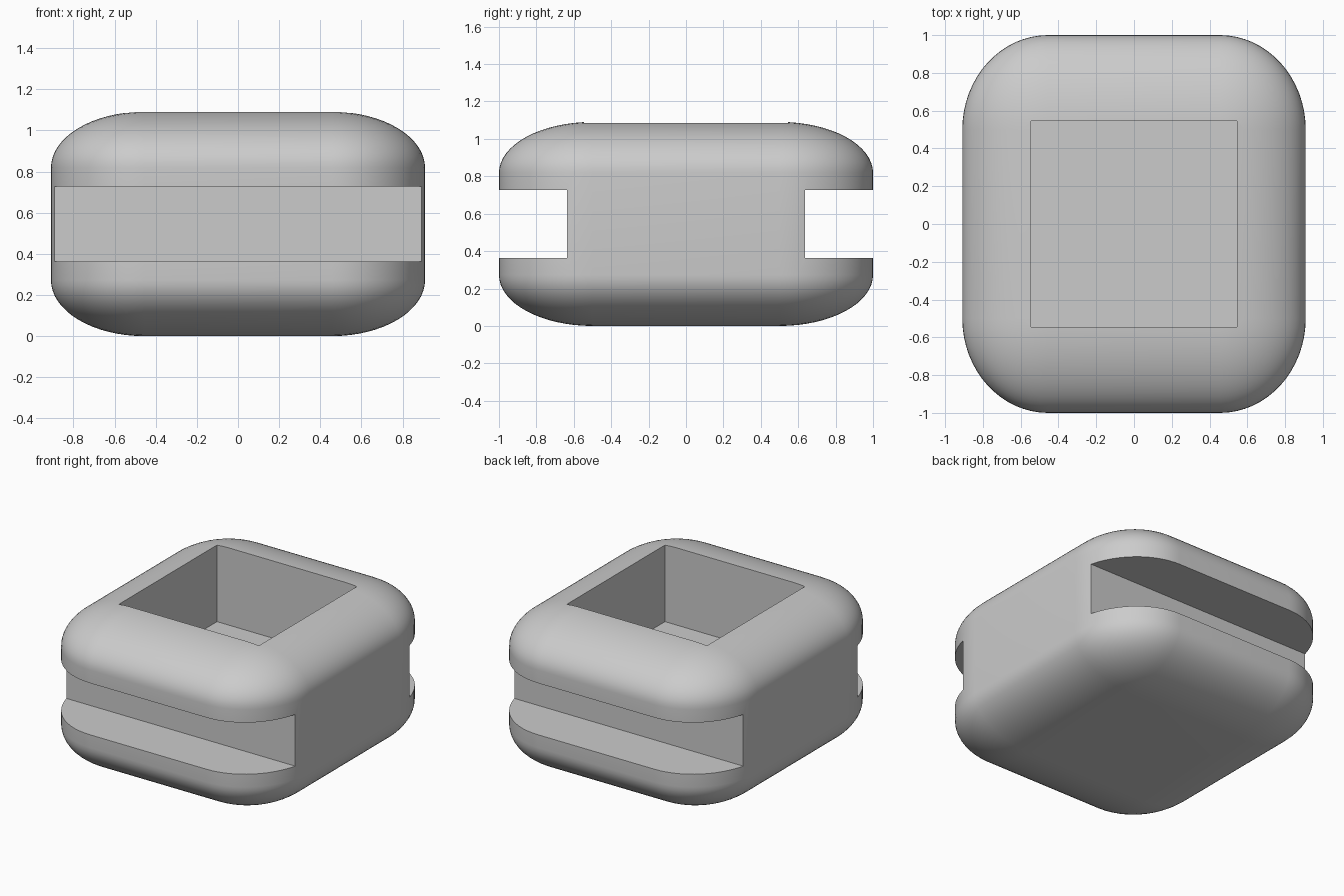
import bpy
import bmesh
from mathutils import Matrix, Vector

default_cube = bpy.data.objects.get("Cube")
if default_cube:
    bpy.data.objects.remove(default_cube, do_unlink=True)

UNIT = 2 / 11
WIDTH, DEPTH, HEIGHT = 10 * UNIT, 11 * UNIT, 6 * UNIT

grey = bpy.data.materials.new("plain grey")
grey.use_nodes = True
colour = (0.6, 0.6, 0.6, 1)
grey.diffuse_color = colour
grey.node_tree.nodes["Principled BSDF"].inputs["Base Color"].default_value = colour


def box(name, size, centre, rounding=0.0):
    """Box whose edges are rounded in proportion to its size."""
    bm = bmesh.new()
    bmesh.ops.create_cube(bm, size=1)
    if rounding:
        bmesh.ops.bevel(bm, geom=bm.edges[:], offset=rounding, segments=16,
                        profile=0.5, affect='EDGES')
    bmesh.ops.transform(bm, verts=bm.verts[:],
                        matrix=Matrix.Translation(centre) @ Matrix.Diagonal(Vector((*size, 1))))
    bmesh.ops.recalc_face_normals(bm, faces=bm.faces[:])
    mesh = bpy.data.meshes.new(name)
    bm.to_mesh(mesh)
    bm.free()
    mesh.materials.append(grey)
    obj = bpy.data.objects.new(name, mesh)
    bpy.context.collection.objects.link(obj)
    return obj


# Rounded block
body = box("body", (WIDTH, DEPTH, HEIGHT), (0, 0, HEIGHT / 2), 0.25)

# Square pocket in the top, open grooves along front and back
cutters = [box("pocket_cutter", (HEIGHT, HEIGHT, HEIGHT), (0, 0, HEIGHT))]
for side, y in (("front", -DEPTH / 2), ("back", DEPTH / 2)):
    cutters.append(box(side + "_groove_cutter", (WIDTH * 1.5, 4 * UNIT, 2 * UNIT),
                       (0, y, HEIGHT / 2)))

bpy.ops.object.select_all(action='DESELECT')
body.select_set(True)
bpy.context.view_layer.objects.active = body
for cutter in cutters:
    cutter.hide_render = True
    cut = body.modifiers.new(cutter.name, 'BOOLEAN')
    cut.operation = 'DIFFERENCE'
    cut.solver = 'EXACT'
    cut.object = cutter
    bpy.ops.object.modifier_apply(modifier=cut.name)
    bpy.data.objects.remove(cutter, do_unlink=True)

bpy.ops.object.shade_smooth_by_angle()
